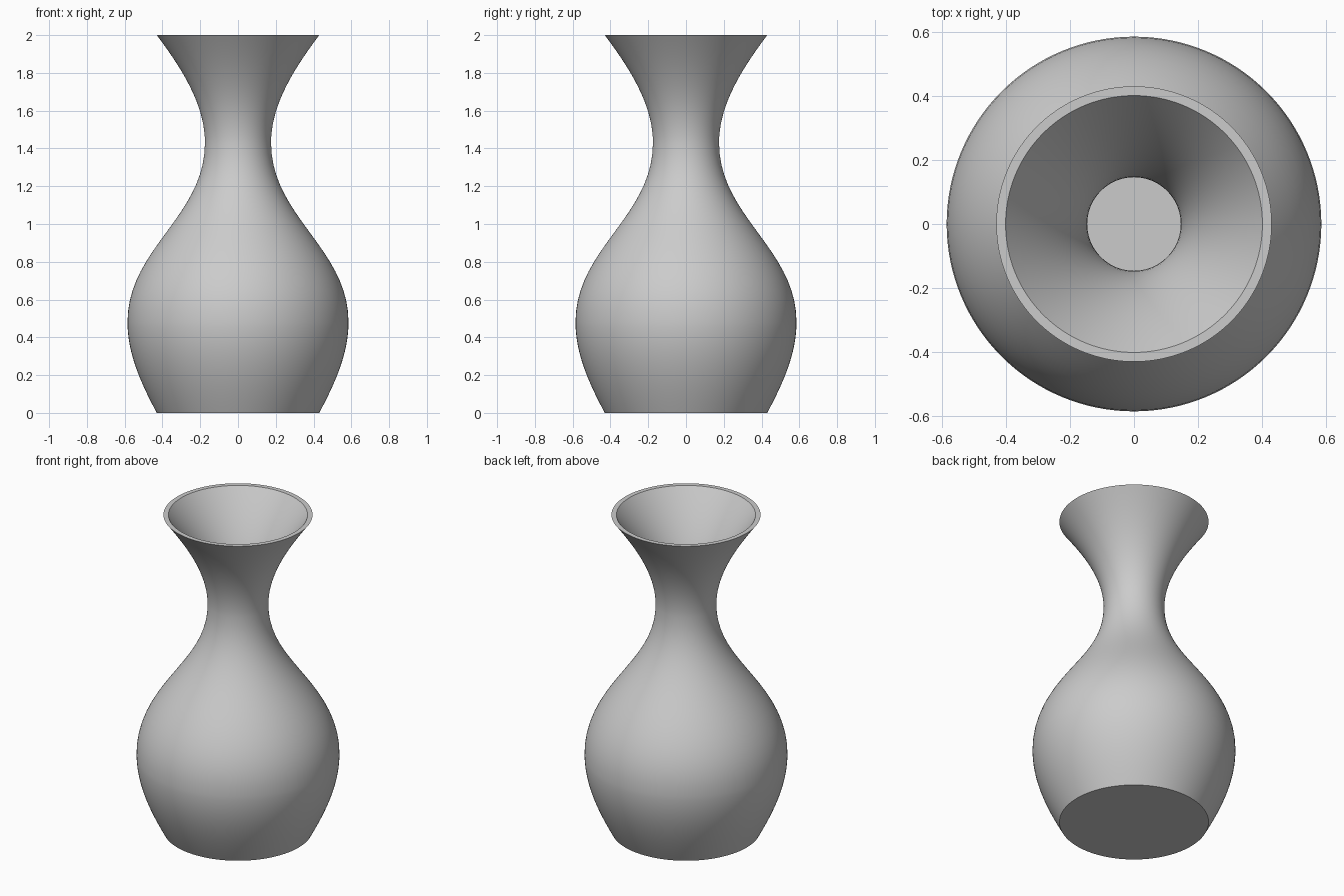
import bpy, bmesh, math
from mathutils import Vector
from mathutils.geometry import interpolate_bezier

cube = bpy.data.objects.get("Cube")
if cube:
    bpy.data.objects.remove(cube, do_unlink=True)

SIDES = 128
WALL = 0.029

# Grey clay material
clay = bpy.data.materials.new("grey clay")
clay.use_nodes = True
clay.diffuse_color = (0.6, 0.6, 0.6, 1)
clay.node_tree.nodes["Principled BSDF"].inputs["Base Color"].default_value = clay.diffuse_color


def point(r, z):
    return Vector((r, 0, z))


# Outer profile: base to belly, belly to neck, neck to lip
segments = [
    [point(0.43, 0), point(0.51, 0.15), point(0.585, 0.31), point(0.585, 0.48)],
    [point(0.585, 0.48), point(0.585, 0.87), point(0.175, 1.04), point(0.175, 1.43)],
    [point(0.175, 1.43), point(0.175, 1.63), point(0.295, 1.82), point(0.43, 2)],
]
outer = [segments[0][0]]
for seg in segments:
    outer += interpolate_bezier(*seg, 20)[1:]

# Inner wall follows the outer one, down to a flat floor
inner = [p - Vector((WALL, 0, 0)) for p in reversed(outer) if p.z > WALL]
inner.append(point(inner[-1].x - 0.01, WALL))
profile = [point(0, 0)] + outer + inner + [point(0, WALL)]

# Turn the profile round the vertical axis
bm = bmesh.new()
verts = [bm.verts.new(p) for p in profile]
edges = [bm.edges.new(pair) for pair in zip(verts, verts[1:])]
bmesh.ops.spin(bm, geom=verts + edges, cent=(0, 0, 0), axis=(0, 0, 1),
               angle=math.tau, steps=SIDES, use_merge=True)
bmesh.ops.remove_doubles(bm, verts=bm.verts, dist=0.0001)
bmesh.ops.recalc_face_normals(bm, faces=bm.faces)
mesh = bpy.data.meshes.new("vase")
bm.to_mesh(mesh)
bm.free()
mesh.materials.append(clay)

vase = bpy.data.objects.new("vase", mesh)
bpy.context.collection.objects.link(vase)
bpy.ops.object.select_all(action="DESELECT")
vase.select_set(True)
bpy.context.view_layer.objects.active = vase
bpy.ops.object.shade_smooth_by_angle(angle=math.radians(30))
